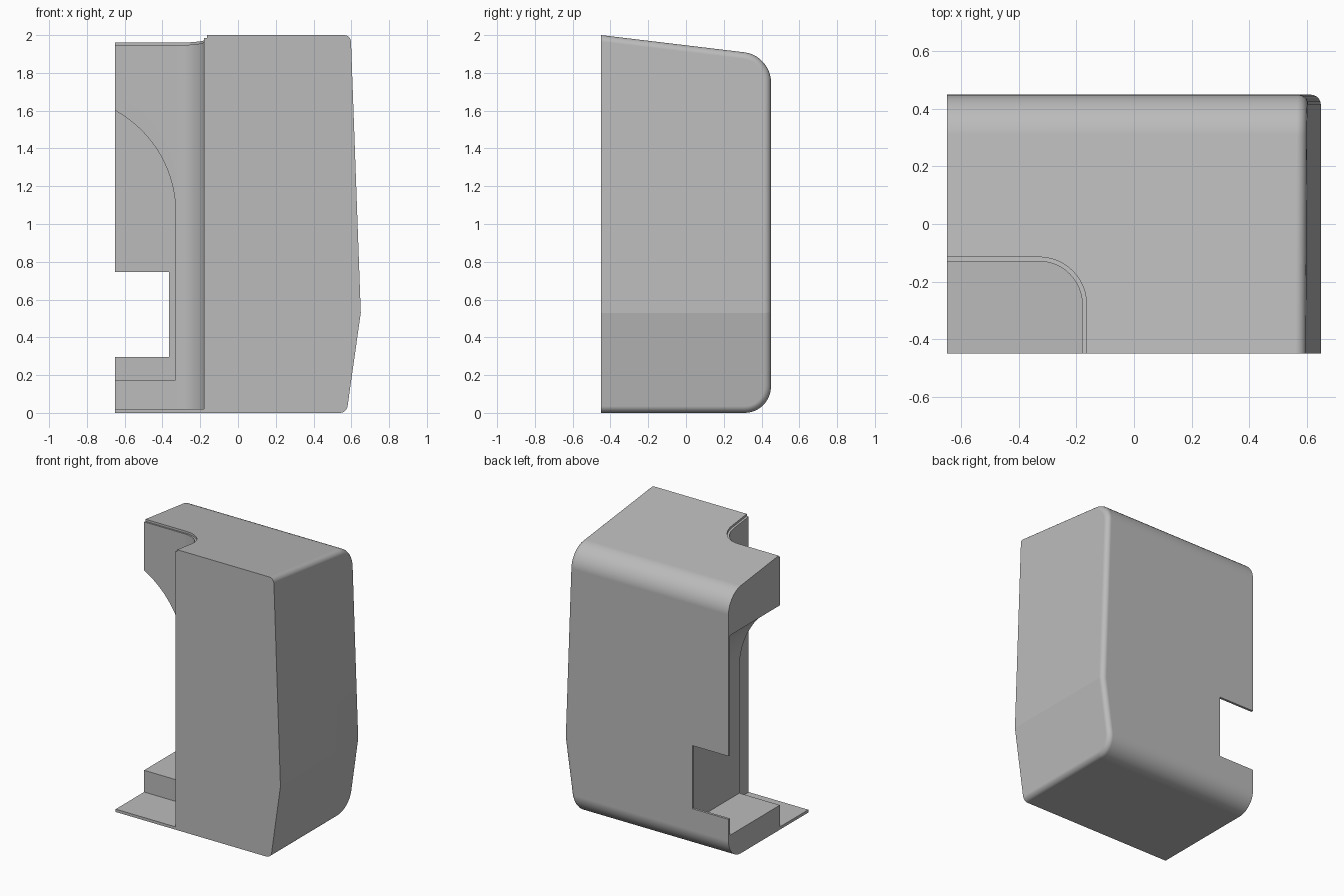
import bpy, bmesh, math
from mathutils import Vector

if "Cube" in bpy.data.objects:
    bpy.data.objects.remove(bpy.data.objects["Cube"])

LEFT, FRONT, BACK = -0.65, -0.45, 0.45
SLOPE = 0.12       # fall of the roof towards the back
CREST = 0.53       # height of the crease on the side


def roof(y):
    return 2.0 - SLOPE * (y - FRONT)


def prism(points, axis, lo, hi):
    """Extrude a 2D outline along one axis; returns a bmesh."""
    bm = bmesh.new()
    ends = []
    for d in (lo, hi):
        ring = []
        for p in points:
            co = list(p)
            co.insert(axis, d)
            ring.append(bm.verts.new(co))
        ends.append(ring)
        bm.faces.new(ring)
    a, b = ends
    for i in range(len(a)):
        j = (i + 1) % len(a)
        bm.faces.new((a[i], a[j], b[j], b[i]))
    bmesh.ops.recalc_face_normals(bm, faces=bm.faces)
    return bm


def finish(bm, name):
    bmesh.ops.recalc_face_normals(bm, faces=bm.faces)
    mesh = bpy.data.meshes.new(name)
    bm.to_mesh(mesh)
    bm.free()
    obj = bpy.data.objects.new(name, mesh)
    bpy.context.collection.objects.link(obj)
    return obj


def arc(cx, cy, r, start, end, steps):
    angles = [math.radians(start + (end - start) * i / steps) for i in range(steps + 1)]
    return [(cx + r * math.cos(t), cy + r * math.sin(t)) for t in angles]


def bevel(bm, edges, size, segments):
    bmesh.ops.bevel(bm, geom=edges, offset=size, offset_type='OFFSET',
                    segments=segments, profile=0.5, affect='EDGES', clamp_overlap=False)


# Housing block: side profile run across the width
bm = prism([(FRONT, 0), (FRONT, 2), (BACK, roof(BACK)), (BACK, 0)], 0, LEFT, 0.9)

# Large round fillets along the back
rear = [e for e in bm.edges if all(v.co.y > 0.4 for v in e.verts)
        and abs(e.verts[0].co.x - e.verts[1].co.x) > 1]
bevel(bm, rear, 0.14, 10)

# Two slanted planes form the creased side
for normal in ((1.47, 0, 0.053), (0.53, 0, -0.075)):
    cut = bmesh.ops.bisect_plane(bm, geom=bm.verts[:] + bm.edges[:] + bm.faces[:],
                                 plane_co=(0.65, 0, CREST), plane_no=Vector(normal).normalized(),
                                 clear_outer=True)
    rim = [g for g in cut["geom_cut"] if isinstance(g, bmesh.types.BMEdge)]
    bmesh.ops.edgeloop_fill(bm, edges=rim)
    bmesh.ops.recalc_face_normals(bm, faces=bm.faces)

# Small round on the side rim, front edge left sharp
rim = []
for e in bm.edges:
    if len(e.link_faces) == 2:
        side = [f for f in e.link_faces if f.normal.x > 0.9]
        other = [f for f in e.link_faces if f.normal.x <= 0.9]
        if len(side) == 1 and other[0].normal.y > -0.9:
            rim.append(e)
bevel(bm, rim, 0.035, 5)
housing = finish(bm, "housing")


# Recess outline with one rounded inner corner
def recess(x, y, r):
    return [(-0.9, -0.7), (x, -0.7)] + arc(x - r, y - r, r, 0, 90, 12) + [(-0.9, y)]


cutters = [finish(prism(recess(-0.18, -0.13, 0.15), 2, 0.02, 2.3), "front_recess_cutter")]

# Shallow rebate following the roof around the recess
bm = prism(recess(-0.165, -0.115, 0.165), 2, 1.0, 2.3)
for v in bm.verts:
    if v.co.z < 1.5:
        v.co.z = roof(v.co.y) - 0.015
cutters.append(finish(bm, "roof_rebate_cutter"))

# Arched inner cavity leaving a thin back wall
R = 0.616
arch = arc(-0.33 - R, 1.06, R, 0, 75, 20)
cutters.append(finish(prism([(-0.9, 0.175), (-0.33, 0.175)] + arch + [(-0.9, arch[-1][1])],
                            1, -0.3, 0.433), "arched_cavity_cutter"))

# Rectangular opening through the back wall
cutters.append(finish(prism([(-0.9, 0.295), (-0.365, 0.295), (-0.365, 0.745), (-0.9, 0.745)],
                            1, 0.3, 0.7), "back_opening_cutter"))

bpy.ops.object.select_all(action='DESELECT')
housing.select_set(True)
bpy.context.view_layer.objects.active = housing
for c in cutters:
    c.hide_render = True
    mod = housing.modifiers.new(c.name, 'BOOLEAN')
    mod.operation = 'DIFFERENCE'
    mod.solver = 'EXACT'
    mod.object = c
    bpy.ops.object.modifier_apply(modifier=mod.name)
    bpy.data.objects.remove(c)

# Smooth rounds, crisp crease and flat panels
bpy.ops.object.shade_smooth_by_angle(angle=math.radians(30))
mesh = housing.data
for e in mesh.edges:
    ends = [mesh.vertices[i].co for i in e.vertices]
    if all(abs(p.z - CREST) < 0.02 and p.x > 0.58 for p in ends):
        e.use_edge_sharp = True
weighted = housing.modifiers.new("flat_panels", 'WEIGHTED_NORMAL')
weighted.keep_sharp = True

# Single grey plastic
grey = bpy.data.materials.new("grey_plastic")
grey.use_nodes = True
colour = (0.5, 0.5, 0.5, 1)
grey.diffuse_color = colour
grey.node_tree.nodes["Principled BSDF"].inputs["Base Color"].default_value = colour
mesh.materials.clear()
mesh.materials.append(grey)
